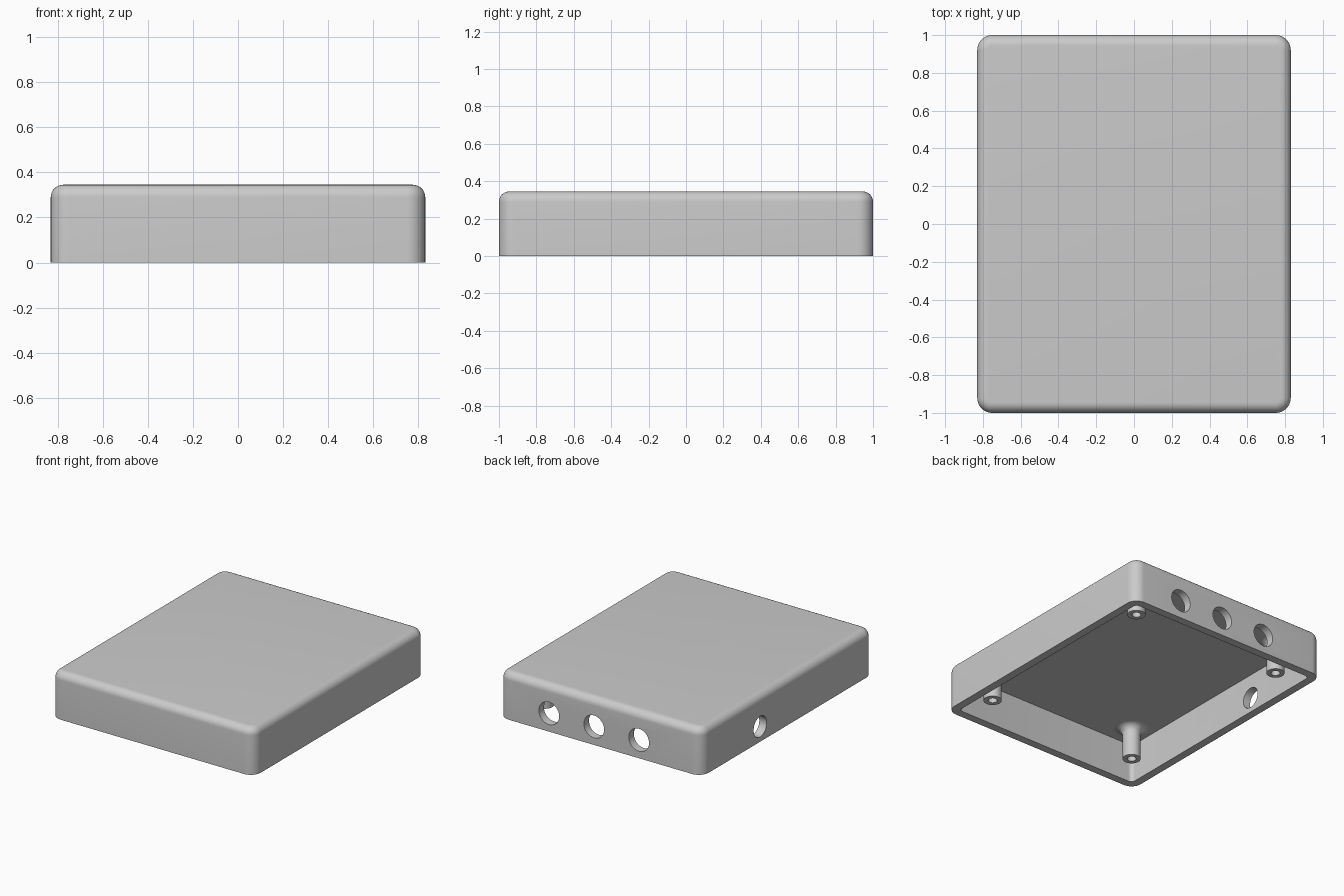
import bpy, bmesh, math
from mathutils import Matrix, Vector

cube = bpy.data.objects.get("Cube")
if cube:
    bpy.data.objects.remove(cube, do_unlink=True)

W, D, H, WALL = 1.66, 2.0, 0.345, 0.06
CEILING = H - 0.055

grey = bpy.data.materials.new("plain grey")
grey.use_nodes = True
colour = (0.6, 0.6, 0.6, 1)
grey.diffuse_color = colour
grey.node_tree.nodes["Principled BSDF"].inputs["Base Color"].default_value = colour


def finish(name, bm):
    """Turn a bmesh into a named grey object."""
    bmesh.ops.recalc_face_normals(bm, faces=bm.faces)
    mesh = bpy.data.meshes.new(name)
    bm.to_mesh(mesh)
    bm.free()
    mesh.materials.append(grey)
    obj = bpy.data.objects.new(name, mesh)
    bpy.context.collection.objects.link(obj)
    return obj


def smooth(obj):
    bpy.ops.object.select_all(action='DESELECT')
    obj.select_set(True)
    bpy.context.view_layer.objects.active = obj
    bpy.ops.object.shade_smooth_by_angle(angle=math.radians(35))


def rounded_box(name, width, depth, bottom, top, corner, top_round=0):
    """Box with rounded upright corners and, if asked, a rounded top rim."""
    bm = bmesh.new()
    bmesh.ops.create_cube(bm, size=1)
    for v in bm.verts:
        v.co = Vector((v.co.x * width, v.co.y * depth, bottom if v.co.z < 0 else top))
    upright = [e for e in bm.edges if abs(e.verts[0].co.z - e.verts[1].co.z) > 0.01]
    bmesh.ops.bevel(bm, geom=upright, offset=corner, segments=10, profile=0.5, affect='EDGES')
    if top_round:
        rim = [e for e in bm.edges if all(v.co.z > top - 1e-4 for v in e.verts)]
        bmesh.ops.bevel(bm, geom=rim, offset=top_round, segments=8, profile=0.5, affect='EDGES')
    return finish(name, bm)


def hole_cutter(centre, radius, axis):
    bm = bmesh.new()
    turn = Matrix.Rotation(math.pi / 2, 4, 'Y' if axis == 'X' else 'X')
    bmesh.ops.create_cone(bm, cap_ends=True, segments=48, radius1=radius, radius2=radius,
                          depth=0.3, matrix=Matrix.Translation(centre) @ turn)
    return finish("port_cutter", bm)


def cut(target, cutter):
    mod = target.modifiers.new("cut", 'BOOLEAN')
    mod.operation = 'DIFFERENCE'
    mod.solver = 'EXACT'
    mod.object = cutter
    bpy.context.view_layer.objects.active = target
    bpy.ops.object.modifier_apply(modifier=mod.name)
    bpy.data.objects.remove(cutter, do_unlink=True)


# Hollow shell, open underneath
shell = rounded_box("enclosure_shell", W, D, 0, H, 0.08, 0.055)
cut(shell, rounded_box("cavity_cutter", W - 2 * WALL, D - 2 * WALL, -0.2, CEILING, 0.03))

# Three round ports in the back wall and one in the side wall
for x in (0.42, 0.052, -0.315):
    cut(shell, hole_cutter((x, D / 2, 0.135), 0.083, 'Y'))
cut(shell, hole_cutter((-W / 2, 0.32, 0.112), 0.076, 'X'))
smooth(shell)


def screw_post(name, x, y):
    """Lathed hollow post with a concave fillet where it meets the ceiling."""
    outer, bore, foot, fillet = 0.062, 0.031, 0.054, 0.058
    profile = [(0, CEILING - 0.03), (bore, CEILING - 0.03), (bore, foot), (outer, foot)]
    for i in range(9):
        a = i / 8 * math.pi / 2
        profile.append((outer + fillet * (1 - math.cos(a)),
                        CEILING - fillet * (1 - math.sin(a))))
    profile += [(outer + fillet, CEILING + 0.01), (0, CEILING + 0.01)]
    bm = bmesh.new()
    verts = [bm.verts.new((r, 0, z)) for r, z in profile]
    edges = [bm.edges.new(pair) for pair in zip(verts, verts[1:])]
    bmesh.ops.spin(bm, geom=verts + edges, cent=(0, 0, 0), axis=(0, 0, 1),
                   angle=math.tau, steps=40)
    bmesh.ops.remove_doubles(bm, verts=bm.verts, dist=1e-5)
    post = finish(name, bm)
    post.location = (x, y, 0)
    smooth(post)


# Four screw posts near the corners
for side, sx in (("left", 1), ("right", -1)):
    for end, sy in (("front", -1), ("back", 1)):
        screw_post(f"{end}_{side}_screw_post", sx * 0.62, sy * 0.764)
